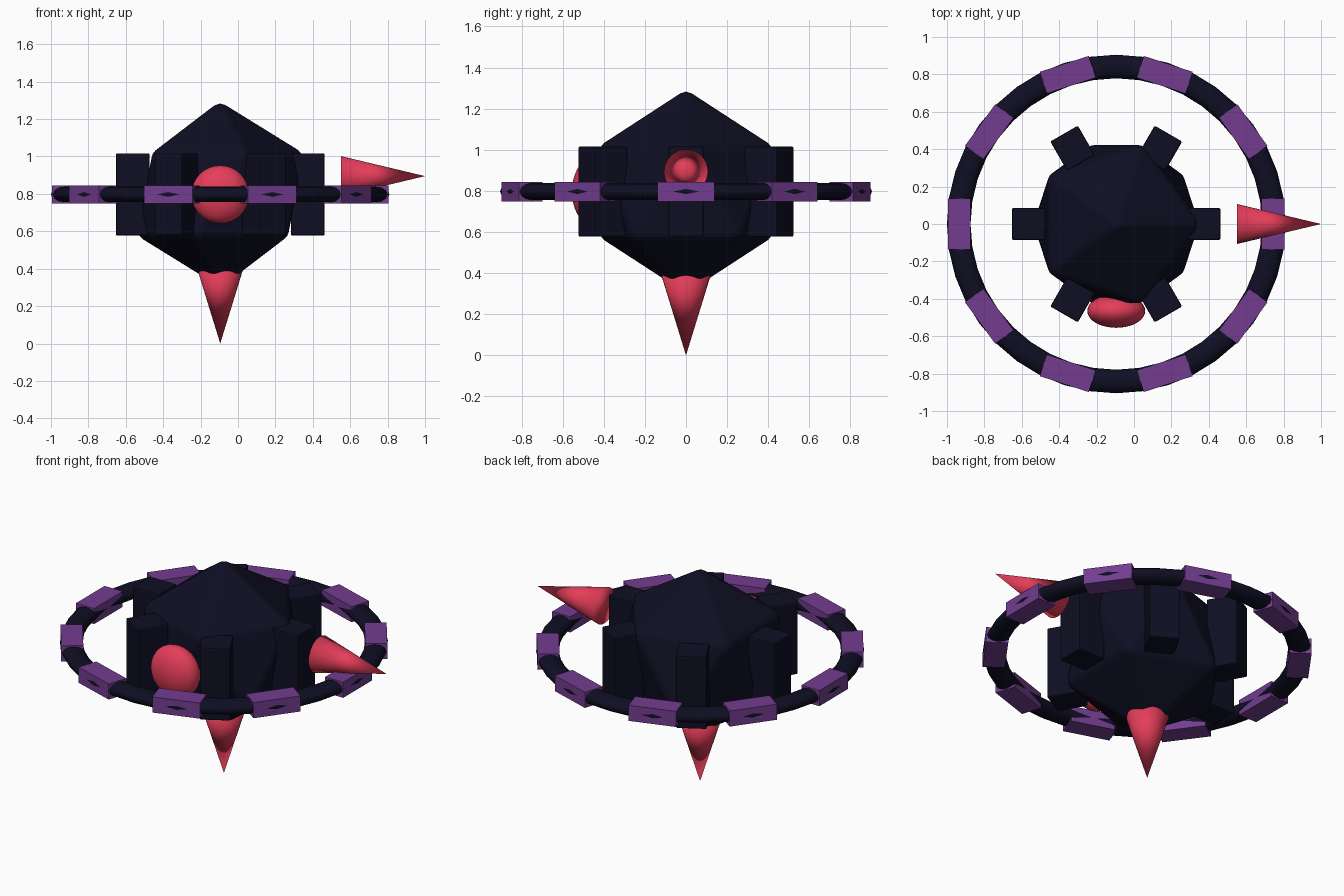
import bpy
import math
from mathutils import Matrix, Vector

if "Cube" in bpy.data.objects:
    bpy.data.objects.remove(bpy.data.objects["Cube"])

CX, CZ = -0.095, 0.797   # body centre
TAU = 2 * math.pi


def material(name, rgb):
    m = bpy.data.materials.new(name)
    m.diffuse_color = (*rgb, 1.0)
    m.use_nodes = True
    m.node_tree.nodes["Principled BSDF"].inputs["Base Color"].default_value = m.diffuse_color
    return m


NAVY = material("dark navy", (0.0045, 0.0045, 0.017))
RED = material("crimson", (0.78, 0.047, 0.10))
PURPLE = material("purple", (0.17, 0.046, 0.275))


def finish(name, mat, bevel=0.0, smooth=False):
    ob = bpy.context.object
    ob.name = name
    ob.data.materials.append(mat)
    if smooth:
        bpy.ops.object.shade_smooth()
    if bevel:
        b = ob.modifiers.new("soft edges", "BEVEL")
        b.width = bevel
        b.segments = 2
    return ob


def radial_box(name, mat, angle, radius, size, bevel=0.0):
    """Box whose local x axis points away from the body centre."""
    bpy.ops.mesh.primitive_cube_add(size=1)
    ob = finish(name, mat, bevel)
    ob.data.transform(Matrix.Diagonal((*size, 1)))
    ob.location = (CX + radius * math.cos(angle), radius * math.sin(angle), CZ)
    ob.rotation_euler.z = angle
    return ob


def spike(name, base, tip, radius):
    base, tip = Vector(base), Vector(tip)
    axis = tip - base
    bpy.ops.mesh.primitive_cone_add(
        vertices=32, radius1=radius, radius2=0, depth=axis.length,
        location=(base + tip) / 2,
        rotation=axis.to_track_quat('Z', 'Y').to_euler())
    return finish(name, RED, smooth=True)


# Faceted core
bpy.ops.mesh.primitive_ico_sphere_add(subdivisions=1, radius=0.5,
                                      location=(CX, 0, CZ))
finish("core_body", NAVY, bevel=0.02)

# Six upright blocks around the core
for i in range(6):
    radial_box(f"side_block_{i + 1}", NAVY, TAU * i / 6, 0.468,
               (0.18, 0.17, 0.44), bevel=0.008)

# Flattened ring with ten coloured sleeves
bpy.ops.mesh.primitive_torus_add(major_radius=0.842, minor_radius=0.063,
                                 major_segments=40, minor_segments=12,
                                 location=(CX, 0, CZ))
ring = finish("outer_ring", NAVY, smooth=True)
ring.data.transform(Matrix.Diagonal((1, 1, 0.66, 1)))
for i in range(10):
    radial_box(f"ring_sleeve_{i + 1}", PURPLE, TAU * i / 10, 0.839,
               (0.122, 0.275, 0.095))

# Eye at the front
bpy.ops.mesh.primitive_uv_sphere_add(segments=32, ring_count=16, radius=1,
                                     location=(CX, -0.465, CZ))
eye = finish("front_eye", RED, smooth=True)
eye.data.transform(Matrix.Diagonal((0.155, 0.09, 0.155, 1)))

# Spikes below and to the side
spike("bottom_spike", (CX, 0, 0.48), (CX, 0, 0.0), 0.148)
spike("side_spike", (0.55, 0, 0.895), (1.0, 0, 0.895), 0.107)
